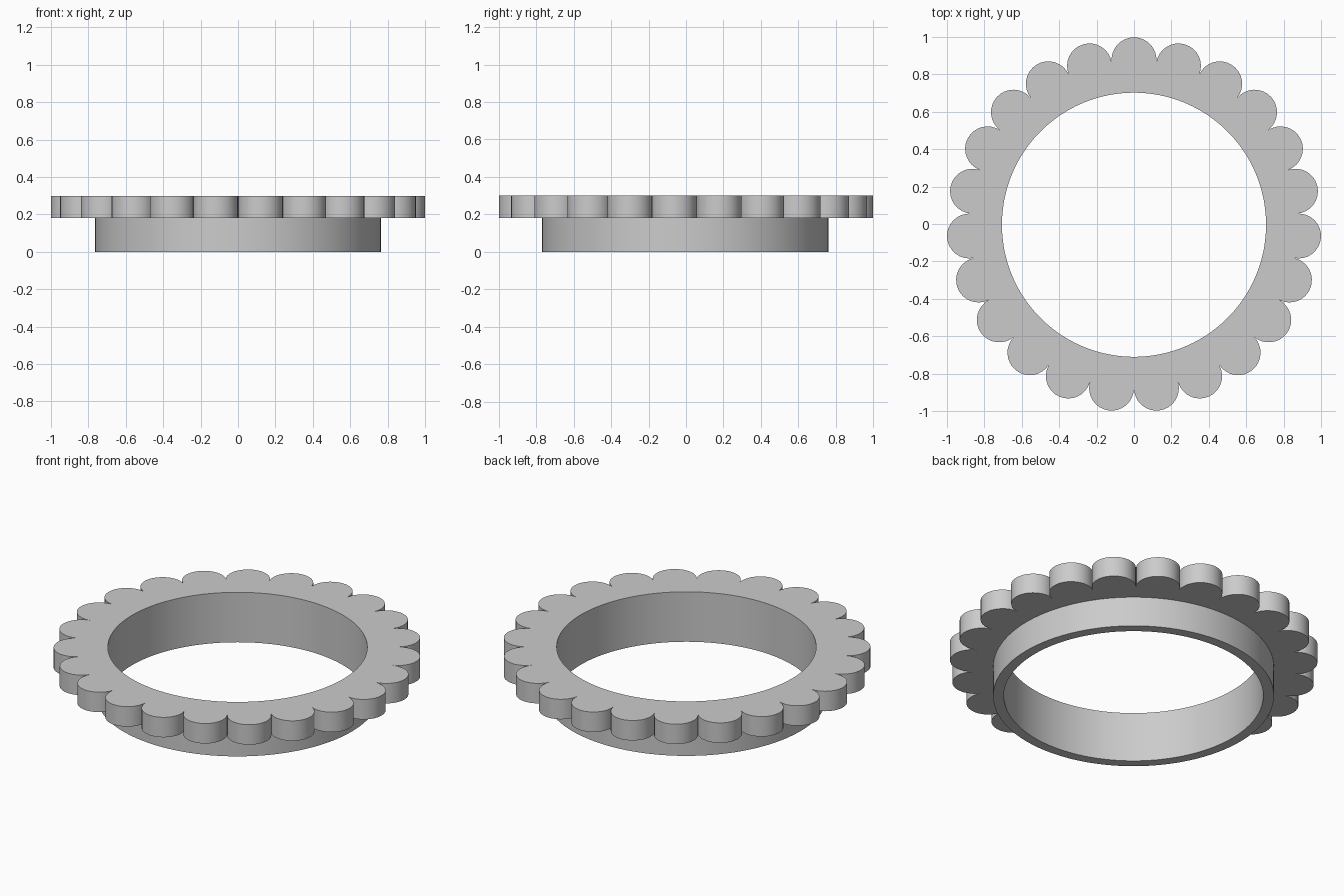
import bpy
import bmesh
from math import cos, sin, tau, radians

cube = bpy.data.objects.get("Cube")
if cube:
    bpy.data.objects.remove(cube)

LOBES, STEPS = 23, 16            # scallops, segments per scallop
LOBE_CENTRE, LOBE_RADIUS = 0.882, 0.12
HOLE, COLLAR = 0.706, 0.764      # bore and collar radii
SHOULDER, TOP = 0.18, 0.30
SHIFT_Y = -0.004                 # odd lobe count: centre the bounds
SWEEP = radians(97)              # half sweep of each lobe arc
COUNT = LOBES * (STEPS + 1)

grey = bpy.data.materials.new("grey")
grey.use_nodes = True
colour = (0.6, 0.6, 0.6, 1)
grey.diffuse_color = colour
grey.node_tree.nodes["Principled BSDF"].inputs["Base Color"].default_value = colour


def scallop_outline():
    """Row of near-tangent arcs around the rim, one lobe pointing to the back."""
    points = []
    for lobe in range(LOBES):
        turn = tau / 4 + tau * lobe / LOBES
        for step in range(STEPS + 1):
            a = SWEEP * (2 * step / STEPS - 1)
            u, v = LOBE_CENTRE + LOBE_RADIUS * cos(a), LOBE_RADIUS * sin(a)
            points.append((u * cos(turn) - v * sin(turn), u * sin(turn) + v * cos(turn)))
    return points


def circle_outline(radius):
    """Circle whose points line up with those of the scallops."""
    start = tau / 4 - tau / LOBES / 2
    angles = [start + tau * (i + 0.5) / COUNT for i in range(COUNT)]
    return [(radius * cos(a), radius * sin(a)) for a in angles]


# Closed cross-section: rim, shoulder, collar, bore
scallops, collar, hole = scallop_outline(), circle_outline(COLLAR), circle_outline(HOLE)
section = [(hole, TOP), (scallops, TOP), (scallops, SHOULDER),
           (collar, SHOULDER), (collar, 0), (hole, 0)]

bm = bmesh.new()
rings = [[bm.verts.new((x, y + SHIFT_Y, z)) for x, y in outline] for outline, z in section]
for k, ring in enumerate(rings):
    following = rings[(k + 1) % len(rings)]
    for i in range(COUNT):
        j = (i + 1) % COUNT
        bm.faces.new((ring[i], following[i], following[j], ring[j]))
bmesh.ops.recalc_face_normals(bm, faces=bm.faces)

mesh = bpy.data.meshes.new("scalloped_ring")
bm.to_mesh(mesh)
bm.free()
mesh.materials.append(grey)
ring_object = bpy.data.objects.new("scalloped_ring", mesh)
bpy.context.collection.objects.link(ring_object)

# Smooth curved walls, crisp rims and valleys
bpy.ops.object.select_all(action="DESELECT")
ring_object.select_set(True)
bpy.context.view_layer.objects.active = ring_object
bpy.ops.object.shade_smooth_by_angle(angle=radians(30))
